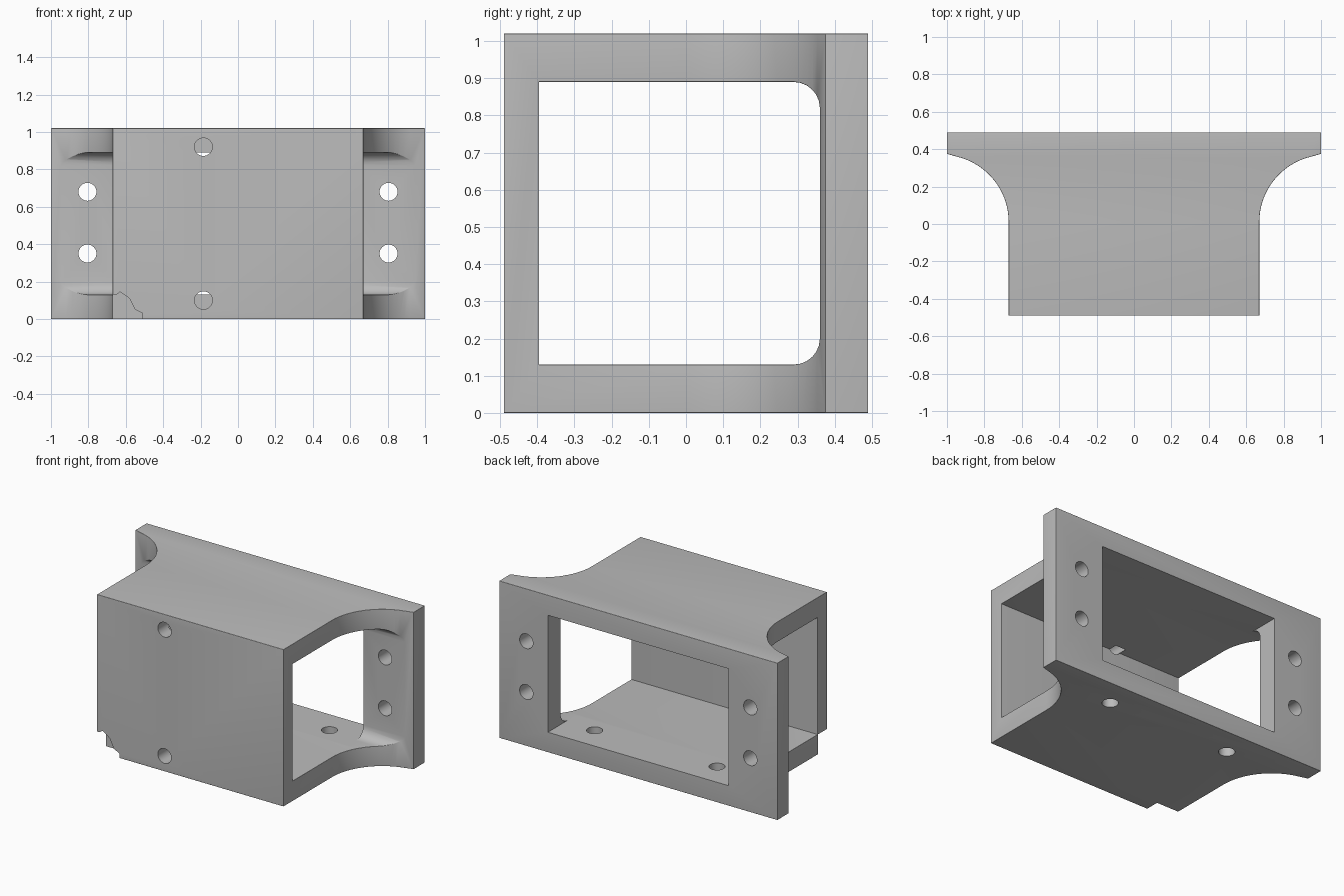
import bpy, bmesh, math
from mathutils import Vector, Matrix

cube = bpy.data.objects.get("Cube")
if cube:
    bpy.data.objects.remove(cube, do_unlink=True)

H = 1.02
grey = bpy.data.materials.new("plain_grey")
grey.use_nodes = True
tone = (0.5, 0.5, 0.5, 1)
grey.diffuse_color = tone
grey.node_tree.nodes["Principled BSDF"].inputs["Base Color"].default_value = tone


def arc(cx, cy, r, a0, a1, n):
    return [(cx + r * math.cos(math.radians(a0 + (a1 - a0) * i / n)),
             cy + r * math.sin(math.radians(a0 + (a1 - a0) * i / n))) for i in range(n + 1)]


def prism(name, outline, start, depth):
    """Extrude a closed outline; start places points, depth is the sweep."""
    bm = bmesh.new()
    face = bm.faces.new([bm.verts.new(start(p)) for p in outline])
    out = bmesh.ops.extrude_face_region(bm, geom=[face])
    moved = [g for g in out["geom"] if isinstance(g, bmesh.types.BMVert)]
    bmesh.ops.translate(bm, verts=moved, vec=Vector(depth))
    bmesh.ops.recalc_face_normals(bm, faces=bm.faces)
    mesh = bpy.data.meshes.new(name)
    bm.to_mesh(mesh)
    bm.free()
    ob = bpy.data.objects.new(name, mesh)
    bpy.context.collection.objects.link(ob)
    return ob


def subtract(target, cutter):
    mod = target.modifiers.new("cut", "BOOLEAN")
    mod.operation = "DIFFERENCE"
    mod.solver = "EXACT"
    mod.object = cutter
    bpy.context.view_layer.update()
    graph = bpy.context.evaluated_depsgraph_get()
    result = bpy.data.meshes.new_from_object(target.evaluated_get(graph))
    target.modifiers.clear()
    target.data = result
    bpy.data.objects.remove(cutter, do_unlink=True)


def drill(target, center, r, depth, axis):
    x, y, z = center
    if axis == "y":
        place, sweep = (lambda p: (x + p[0], y, z + p[1])), (0, depth, 0)
    else:
        place, sweep = (lambda p: (x + p[0], y + p[1], z)), (0, 0, depth)
    subtract(target, prism("drill", arc(0, 0, r, 0, 360, 32)[:-1], place, sweep))


# Body outline from above: box with flared rear flanges
half = [(0.67, -0.49)] + arc(1.03, 0.01, 0.36, 180, 103, 16) + [(1.0, 0.375), (1.0, 0.49)]
outline = half + [(-x, y) for x, y in reversed(half)]
bracket = prism("bracket_housing", outline, lambda p: (p[0], p[1], 0), (0, 0, H))

# Sideways tunnel, rounded at the rear corners
tunnel = ([(-0.395, 0.13)] + arc(0.29, 0.20, 0.07, -90, 0, 6)
          + arc(0.29, 0.82, 0.07, 0, 90, 6) + [(-0.395, 0.89)])
subtract(bracket, prism("tunnel", tunnel, lambda p: (-1.2, p[0], p[1]), (2.4, 0, 0)))

# Round every outer edge
bm = bmesh.new()
bm.from_mesh(bracket.data)
bmesh.ops.remove_doubles(bm, verts=bm.verts, dist=0.0005)
bmesh.ops.dissolve_limit(bm, angle_limit=0.01, verts=bm.verts, edges=bm.edges)
sharp = [e for e in bm.edges if len(e.link_faces) == 2
         and e.calc_face_angle_signed(0) > math.radians(32)]
bmesh.ops.bevel(bm, geom=sharp, offset=0.045, offset_type="OFFSET", segments=6,
                profile=0.5, affect="EDGES", clamp_overlap=True)
bm.to_mesh(bracket.data)
bm.free()

# Rear opening between the flanges
window = [(-0.65, 0.13), (0.65, 0.13), (0.65, 0.89), (-0.65, 0.89)]
subtract(bracket, prism("rear_window", window, lambda p: (p[0], 0.2, p[1]), (0, 0.4, 0)))

# Flange, floor and blind front screw holes
for side in (-1, 1):
    for z in (0.35, 0.68):
        drill(bracket, (side * 0.805, 0.25, z), 0.048, 0.4, "y")
    drill(bracket, (side * 0.44, 0.31, -0.1), 0.048, 0.35, "z")
for z in (0.1, 0.92):
    drill(bracket, (-0.185, -0.6, z), 0.048, 0.26, "y")

# Broken lower front corner
chip = [(-0.75, -0.1), (-0.51, -0.1), (-0.51, 0.03), (-0.55, 0.05), (-0.58, 0.11),
        (-0.63, 0.145), (-0.65, 0.13), (-0.75, 0.13)]
subtract(bracket, prism("chip", chip, lambda p: (p[0], -0.6, p[1]), (0, 0.2, 0)))

bracket.data.materials.clear()
bracket.data.materials.append(grey)
for poly in bracket.data.polygons:
    poly.material_index = 0
bpy.ops.object.select_all(action="DESELECT")
bracket.select_set(True)
bpy.context.view_layer.objects.active = bracket
bpy.ops.object.shade_smooth_by_angle(angle=math.radians(35))
